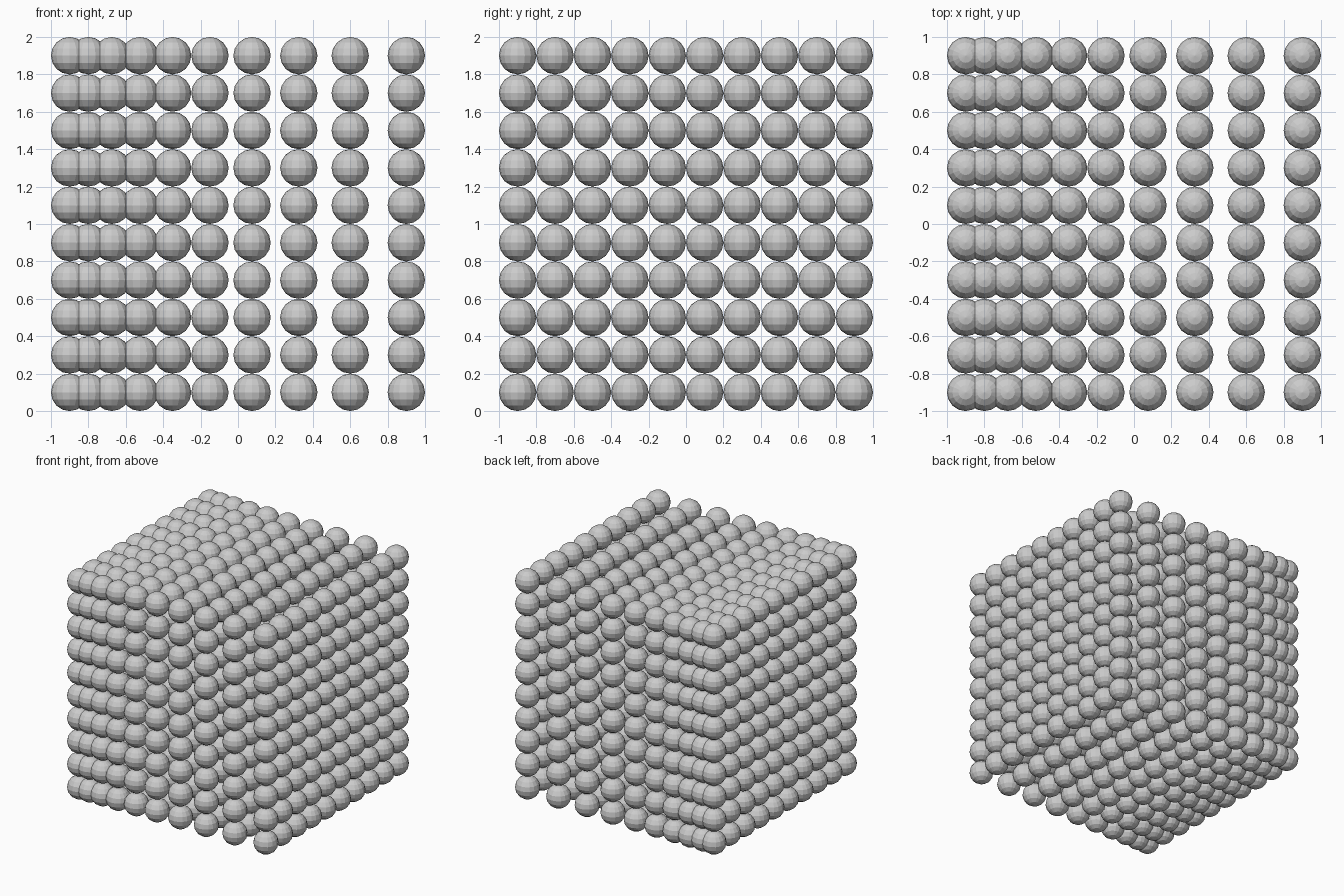
import bpy

if "Cube" in bpy.data.objects:
    bpy.data.objects.remove(bpy.data.objects["Cube"])

N = 10          # balls along each axis
R = 0.1         # ball radius
PITCH = 0.2     # even spacing in y and z


def add_array(obj, offset):
    mod = obj.modifiers.new("repeat", "ARRAY")
    mod.count = N
    mod.use_relative_offset = False
    mod.use_constant_offset = True
    mod.constant_offset_displace = offset


# One flat-shaded ball shared by every layer
bpy.ops.mesh.primitive_uv_sphere_add(segments=16, ring_count=8, radius=R)
first = bpy.context.object
first.data.name = "ball"

# Ten layers along x, with the gap growing steadily from 0.1 to 0.3
x = -0.9
for i in range(N):
    layer = first if i == 0 else bpy.data.objects.new("ball_layer", first.data)
    if i:
        bpy.context.collection.objects.link(layer)
    layer.name = f"ball_layer_{i + 1}"
    layer.location = (x, -0.9, R)
    add_array(layer, (0, PITCH, 0))
    add_array(layer, (0, 0, PITCH))
    x += 0.1 + 0.025 * i
